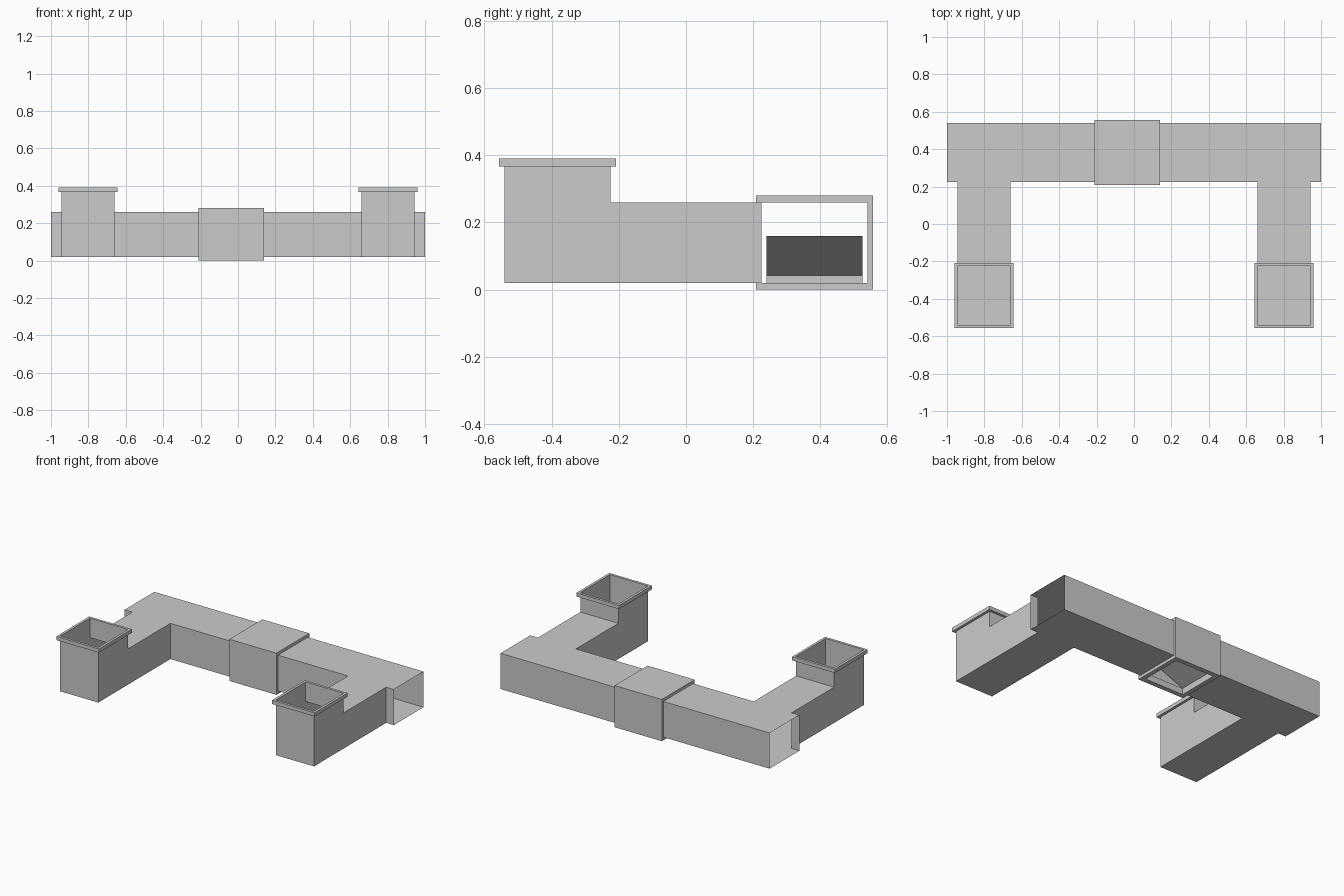
import bpy, bmesh

if "Cube" in bpy.data.objects:
    bpy.data.objects.remove(bpy.data.objects["Cube"])

# Shared dimensions
Z0, Z1 = 0.02, 0.26            # duct floor and ceiling
Y0, Y1 = 0.225, 0.54           # main duct front and back
AX0, AX1 = 0.66, 0.943         # side arm inner and outer walls
SX0, SX1 = -0.21, 0.14         # centre sleeve ends
HX0, HX1, HY0, HY1 = -0.18, 0.11, 0.24, 0.525   # bottom inlet opening


def rect(bm, axis, pos, a, b):
    """Flat rectangle perpendicular to an axis; a and b span the other two axes in order."""
    others = [i for i in range(3) if i != axis]
    vs = []
    for u, v in ((a[0], b[0]), (a[1], b[0]), (a[1], b[1]), (a[0], b[1])):
        co = [0, 0, 0]
        co[axis], co[others[0]], co[others[1]] = pos, u, v
        vs.append(bm.verts.new(co))
    bm.faces.new(vs)


def frame(bm, axis, pos, outer, inner):
    """Rectangle with a rectangular hole; each is (a0, a1, b0, b1)."""
    o, i = outer, inner
    others = [k for k in range(3) if k != axis]

    def vert(u, v):
        co = [0, 0, 0]
        co[axis], co[others[0]], co[others[1]] = pos, u, v
        return bm.verts.new(co)

    ring = [[vert(*p) for p in ((r[0], r[2]), (r[1], r[2]), (r[1], r[3]), (r[0], r[3]))]
            for r in (o, i)]
    for k in range(4):
        n = (k + 1) % 4
        bm.faces.new((ring[0][k], ring[0][n], ring[1][n], ring[1][k]))


def walls(bm, r, z):
    """Four upright walls around a rectangle (x0, x1, y0, y1)."""
    for x in r[:2]:
        rect(bm, 0, x, r[2:], z)
    for y in r[2:]:
        rect(bm, 1, y, r[:2], z)


def finish(bm, name, mirror=False):
    bmesh.ops.remove_doubles(bm, verts=bm.verts, dist=1e-5)
    bmesh.ops.recalc_face_normals(bm, faces=bm.faces)
    me = bpy.data.meshes.new(name)
    bm.to_mesh(me)
    bm.free()
    ob = bpy.data.objects.new(name, me)
    bpy.context.collection.objects.link(ob)
    if mirror:
        ob.modifiers.new("mirror", 'MIRROR').use_axis[0] = True
    return ob


# Main duct: thin sheet walls, open at both ends and where the arms join
bm = bmesh.new()
rect(bm, 2, Z1, (-1, 1), (Y0, Y1))
rect(bm, 1, Y1, (-1, 1), (Z0, Z1))
for span in ((-1, -AX1), (-AX0, AX0), (AX1, 1)):
    rect(bm, 1, Y0, span, (Z0, Z1))
frame(bm, 2, Z0, (-1, 1, Y0, Y1), (HX0, HX1, HY0, HY1))
finish(bm, "main_duct")

# Side arms with upturned outlets
RY0, RY1, ZR, ZT = -0.54, -0.225, 0.366, 0.391
bm = bmesh.new()
rect(bm, 2, Z0, (AX0, AX1), (RY0, Y0))
rect(bm, 2, Z1, (AX0, AX1), (RY1, Y0))
for x in (AX0, AX1):
    rect(bm, 0, x, (RY1, Y0), (Z0, Z1))
    rect(bm, 0, x, (RY0, RY1), (Z0, Z1))
    rect(bm, 0, x, (RY0, RY1), (Z1, ZT))
rect(bm, 1, RY0, (AX0, AX1), (Z0, ZT))
rect(bm, 1, RY1, (AX0, AX1), (Z1, ZT))
finish(bm, "side_arm", True)

# Outlet flanges
outer = (AX0 - 0.017, AX1 + 0.017, -0.557, -0.208)
inner = (AX0, AX1, RY0, RY1)
bm = bmesh.new()
walls(bm, outer, (ZR, ZT))
for z in (ZR, ZT):
    frame(bm, 2, z, outer, inner)
finish(bm, "outlet_flange", True)

# Centre sleeve: outer jacket, end rings and holed underside
bm = bmesh.new()
JY, JZ = (0.208, 0.557), (0.0, 0.28)
rect(bm, 2, JZ[1], (SX0, SX1), JY)
for y in JY:
    rect(bm, 1, y, (SX0, SX1), JZ)
for x in (SX0, SX1):
    frame(bm, 0, x, JY + JZ, (Y0, Y1, Z0, Z1))
frame(bm, 2, 0, (SX0, SX1) + JY, (HX0, HX1, HY0, HY1))
finish(bm, "centre_sleeve")

# Inlet collar around the bottom opening
bm = bmesh.new()
walls(bm, (HX0, HX1, HY0, HY1), (0, 0.042))
finish(bm, "inlet_collar")

# Tilted damper flap hinged on the left of the opening
bm = bmesh.new()
bm.faces.new([bm.verts.new(c) for c in (
    (HX0, HY0, 0.042), (HX1, HY0, 0.16), (HX1, HY1, 0.16), (HX0, HY1, 0.042))])
finish(bm, "damper_flap")
